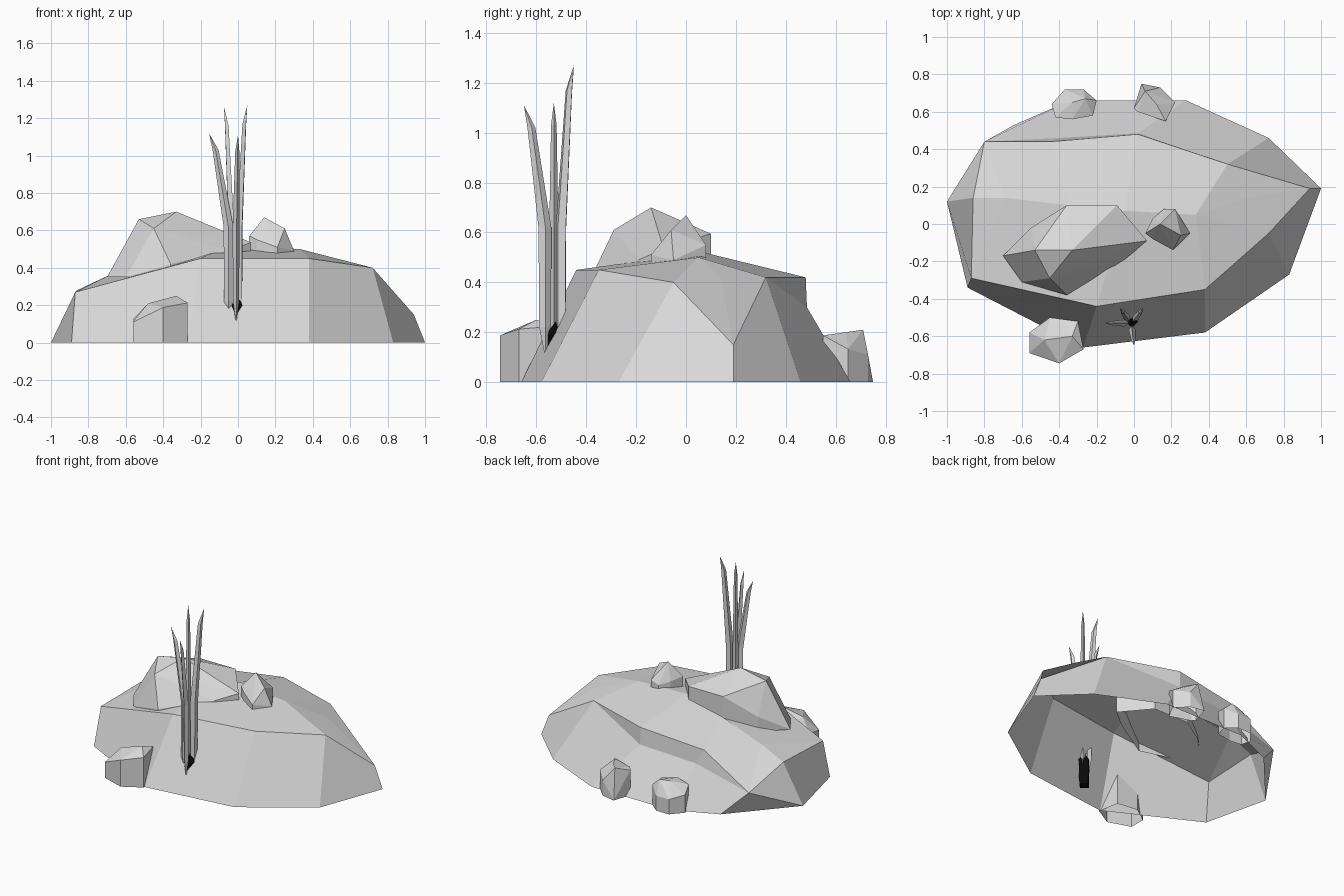
import bpy
import bmesh
from mathutils import Vector

if "Cube" in bpy.data.objects:
    bpy.data.objects.remove(bpy.data.objects["Cube"], do_unlink=True)


def material(name, value):
    mat = bpy.data.materials.new(name)
    mat.use_nodes = True
    colour = (value, value, value, 1)
    mat.diffuse_color = colour
    mat.node_tree.nodes["Principled BSDF"].inputs["Base Color"].default_value = colour
    return mat


grey = material("stone_grey", 0.7)
black = material("root_black", 0.003)


def finish(name, bm, mat):
    """Turn a bmesh into a flat shaded object."""
    mesh = bpy.data.meshes.new(name)
    bm.to_mesh(mesh)
    bm.free()
    mesh.materials.append(mat)
    obj = bpy.data.objects.new(name, mesh)
    bpy.context.collection.objects.link(obj)


def loft(name, columns, mat=grey):
    """Skin neighbouring columns of points; repeated points are merged."""
    bm = bmesh.new()
    grid = [[bm.verts.new(p) for p in column] for column in columns]
    for left, right in zip(grid, grid[1:] + grid[:1]):
        for i in range(len(left) - 1):
            bm.faces.new((left[i], right[i], right[i + 1], left[i + 1]))
    bmesh.ops.remove_doubles(bm, verts=bm.verts, dist=0.0005)
    bmesh.ops.holes_fill(bm, edges=[e for e in bm.edges if e.is_boundary
                                    and min(v.co.z for v in e.verts) > 0.3], sides=8)
    bmesh.ops.recalc_face_normals(bm, faces=bm.faces)
    finish(name, bm, mat)


def rock(name, outline, top, low, high):
    """Faceted boulder, open below: hull of a footprint, raised shoulders and top points."""
    bm = bmesh.new()
    for x, y, shoulder in outline:
        bm.verts.new((x, y, low))
        bm.verts.new((x, y, low + (high - low) * shoulder))
    for p in top:
        bm.verts.new(p)
    hull = bmesh.ops.convex_hull(bm, input=bm.verts)
    loose = {v for v in hull["geom_interior"] if isinstance(v, bmesh.types.BMVert)}
    bmesh.ops.delete(bm, geom=list(loose), context="VERTS")
    bmesh.ops.dissolve_limit(bm, angle_limit=0.05, verts=bm.verts, edges=bm.edges)
    bmesh.ops.recalc_face_normals(bm, faces=bm.faces)
    bottom = [f for f in bm.faces if f.normal.z < -0.95]
    bmesh.ops.delete(bm, geom=bottom, context="FACES")
    finish(name, bm, grey)


# Mound: each column runs base, ledge foot, rim, crown
west, middle, east = (-.35, .1, .45), (-.05, .07, .52), (.33, .05, .5)
shoulder, tail = (-.69, .14, .36), (-.8, .44, .16)


def column(base, rim, crown, ledge=None):
    return [(*base, 0), ledge or rim, rim, crown]


loft("mound", [
    column((-1, .12), (-.86, .14, .28), shoulder),
    column((-.89, -.34), (-.87, -.29, .27), shoulder),
    column((-.27, -.66), (-.2, -.44, .45), middle),
    column((.38, -.58), (.38, -.35, .45), east),
    column((.83, -.27), (.72, -.05, .4), east),
    column((1, .19), (.94, .19, .15), (.6, .14, .42)),
    column((.72, .46), (.5, .32, .42), east),
    column((.28, .66), (.02, .48, .42), middle, (.02, .485, .3)),
    column((-.34, .66), (-.45, .44, .37), west, (-.4, .46, .27)),
    column((-.64, .53), tail, shoulder),
    column((-1, .12), tail, shoulder),
])

# Large boulder on the crown, with a sloping ridge
rock("crown_boulder",
     [(-.7, -.17, 0), (-.6, -.31, 0), (-.36, -.38, .2), (-.05, -.19, .4),
      (.07, -.09, .53), (-.09, .1, .7), (-.36, .1, .7), (-.55, -.02, .3)],
     [(-.53, -.14, .66), (-.33, -.14, .7), (-.45, -.29, .61)], .35, .7)

# Small rocks
rock("crown_pebble",
     [(.06, -.05, .5), (.1, .03, .4), (.16, .08, .3), (.22, .08, .4),
      (.3, -.05, .1), (.21, -.14, .2), (.1, -.08, .4)],
     [(.14, 0, .67), (.25, -.06, .61)], .47, .67)
rock("front_rock",
     [(-.56, -.69, .44), (-.56, -.58, .5), (-.45, -.5, .7), (-.3, -.52, .9),
      (-.27, -.67, .85), (-.4, -.745, .75)],
     [(-.48, -.62, .21), (-.33, -.6, .25)], 0, .25)
rock("back_right_rock",
     [(-.44, .64, .6), (-.37, .72, .5), (-.27, .72, .5), (-.2, .66, .7),
      (-.22, .58, .8), (-.33, .56, .9), (-.42, .57, .8)],
     [(-.33, .65, .2), (-.26, .67, .2)], 0, .21)
rock("back_left_rock",
     [(0, .62, .8), (.04, .75, 0), (.14, .73, .5), (.22, .65, .6),
      (.17, .55, .85), (.02, .6, .85)],
     [(.06, .71, .21), (.12, .64, .2)], 0, .22)

# Grass: blades stand upright, then lean outward and taper to a point
centre = Vector((-.015, -.53, 0))
kite = [(1, 0), (0, 1), (-1, 0), (0, -1)]


def blade(name, tip):
    tip = Vector(tip)
    lean = Vector((tip.x, tip.y, 0)) - centre
    out = lean.normalized()
    side = Vector((-out.y, out.x, 0))
    # Height, distance from the centre and half depth at each station
    stations = [(.1, .035, 0), (.22, .035, .024), (.62, .036, .026),
                (tip.z * .92, lean.length * .75, .016), (tip.z, lean.length, 0)]
    loft(name, [[centre + out * (reach + depth * radial) + side * (depth * .7 * across)
                 + Vector((0, 0, z)) for z, reach, depth in stations]
                for radial, across in kite])


tips = {"right": (-.155, -.53, 1.12), "front": (0, -.65, 1.11),
        "left": (.05, -.45, 1.27), "back": (-.075, -.45, 1.26)}
for where, tip in tips.items():
    blade("grass_blade_" + where, tip)

# Dark root tuft, mostly buried in the slope
root = centre + Vector((.005, .02, 0))
loft("grass_root", [[root + Vector((r * a, r * b, z)) for z, r in
                     ((.01, 0), (.02, .04), (.2, .045), (.26, 0))]
                    for a, b in kite], black)
